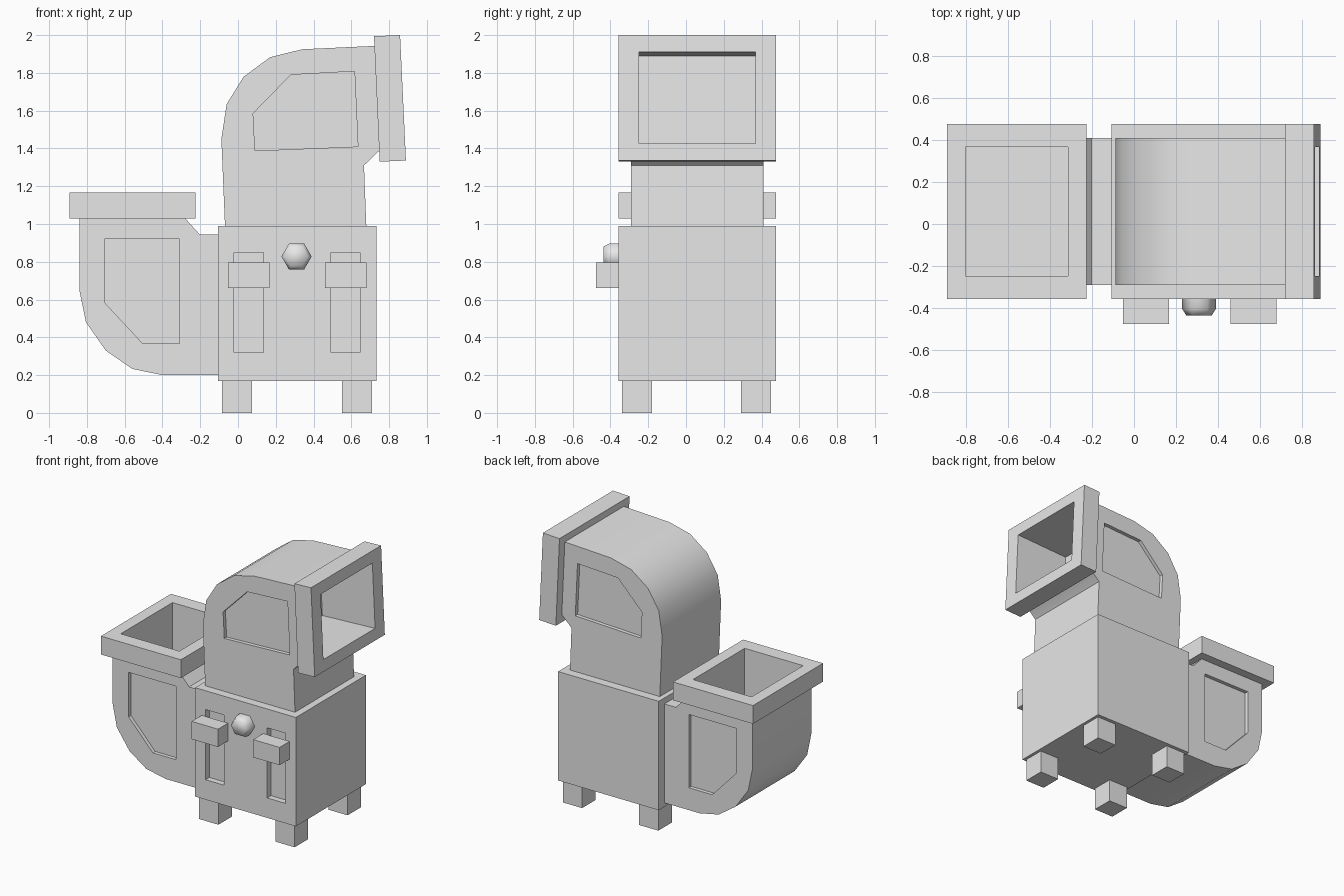
import bpy, bmesh, math
from mathutils import Vector

cube = bpy.data.objects.get("Cube")
if cube:
    bpy.data.objects.remove(cube, do_unlink=True)

grey = bpy.data.materials.new("light_grey")
grey.use_nodes = True
grey.diffuse_color = (0.8, 0.8, 0.8, 1)
grey.node_tree.nodes["Principled BSDF"].inputs["Base Color"].default_value = (0.8, 0.8, 0.8, 1)


def loft(name, ring_a, ring_b):
    """Solid between two matching outlines, capped at both ends."""
    bm = bmesh.new()
    a = [bm.verts.new(p) for p in ring_a]
    b = [bm.verts.new(p) for p in ring_b]
    bm.faces.new(a)
    bm.faces.new(b[::-1])
    n = len(a)
    for i in range(n):
        j = (i + 1) % n
        bm.faces.new((a[i], b[i], b[j], a[j]))
    bmesh.ops.recalc_face_normals(bm, faces=bm.faces)
    mesh = bpy.data.meshes.new(name)
    bm.to_mesh(mesh)
    bm.free()
    mesh.materials.append(grey)
    obj = bpy.data.objects.new(name, mesh)
    bpy.context.collection.objects.link(obj)
    return obj


def prism(name, profile, y0, y1):
    """Extrude an x-z profile along y."""
    return loft(name, [(x, y0, z) for x, z in profile], [(x, y1, z) for x, z in profile])


def box(name, x0, x1, y0, y1, z0, z1):
    return prism(name, [(x0, z0), (x1, z0), (x1, z1), (x0, z1)], y0, y1)


def activate(obj):
    bpy.ops.object.select_all(action='DESELECT')
    obj.select_set(True)
    bpy.context.view_layer.objects.active = obj


def cut(targets, cutter):
    """Subtract the cutter from each target, then discard it."""
    cutter.hide_render = True
    for obj in targets:
        activate(obj)
        mod = obj.modifiers.new("cut", 'BOOLEAN')
        mod.operation = 'DIFFERENCE'
        mod.solver = 'EXACT'
        mod.object = cutter
        bpy.ops.object.modifier_apply(modifier=mod.name)
    bpy.data.objects.remove(cutter, do_unlink=True)


def smooth(obj, degrees=30):
    activate(obj)
    bpy.ops.object.shade_smooth_by_angle(angle=math.radians(degrees))


Y0, Y1 = -0.357, 0.477      # body and flange depth
P0, P1 = -0.292, 0.41       # pipe depth
H0, H1 = -0.248, 0.367      # opening depth
INSET = 0.028


def inset_panels(pipe, outline):
    cut([pipe], prism("panel_cutter", outline, P0 - 0.1, P0 + INSET))
    cut([pipe], prism("panel_cutter", outline, P1 - INSET, P1 + 0.1))


# Body and feet
body = box("body", -0.107, 0.732, Y0, Y1, 0.17, 0.99)
for side, x in (("right", -0.085), ("left", 0.55)):
    for end, y in (("front", -0.34), ("back", 0.29)):
        box(f"{end}_{side}_foot", x, x + 0.16, y, y + 0.16, 0, 0.17)

# Front slots with sliding handles
for side, x in (("right", 0.057), ("left", 0.57)):
    cut([body], box("slot_cutter", x - 0.077, x + 0.077, Y0 - 0.1, Y0 + 0.045, 0.32, 0.848))
    box(f"{side}_handle", x - 0.11, x + 0.11, -0.476, Y0, 0.662, 0.796)
    box(f"{side}_handle_stem", x - 0.05, x + 0.05, Y0, Y0 + 0.045, 0.69, 0.77)

# Six-sided button
def hexagon(r, y):
    return [(0.31 + r * math.cos(i * math.pi / 3), y, 0.828 + r * math.sin(i * math.pi / 3))
            for i in range(6)]

button = loft("button", hexagon(0.08, -0.34), hexagon(0.08, -0.405))
bm = bmesh.new()
bm.from_mesh(button.data)
front = min(bm.faces, key=lambda f: f.calc_center_median().y)
bmesh.ops.inset_individual(bm, faces=[front], thickness=0.02)
for v in front.verts:
    v.co.y = -0.437
bm.to_mesh(button.data)
bm.free()
smooth(button, 75)

# Side intake: elbow that turns upward
intake = prism("intake_elbow", [
    (-0.09, 0.2), (-0.40, 0.2), (-0.56, 0.233), (-0.70, 0.33), (-0.805, 0.48),
    (-0.84, 0.65), (-0.84, 1.04), (-0.28, 1.04), (-0.28, 1.03), (-0.203, 0.945),
    (-0.09, 0.945)], P0, P1)
intake_rim = box("intake_rim", -0.892, -0.226, Y0, Y1, 1.03, 1.168)
inset_panels(intake, [(-0.707, 0.92), (-0.31, 0.92), (-0.31, 0.368),
                      (-0.505, 0.368), (-0.707, 0.585)])
cut([intake, intake_rim], box("opening_cutter", -0.803, -0.315, H0, H1, 0.73, 1.3))
smooth(intake)

# Top outlet: elbow that turns toward the left
outlet = prism("outlet_elbow", [
    (-0.068, 0.97), (-0.088, 1.45), (-0.06, 1.635), (0.03, 1.78), (0.17, 1.883),
    (0.34, 1.925), (0.73, 1.943), (0.755, 1.39), (0.745, 1.385), (0.667, 1.31),
    (0.68, 0.97)], P0, P1)
outlet_rim = prism("outlet_rim", [(0.72, 1.994), (0.858, 2.0), (0.889, 1.336), (0.75, 1.33)],
                   Y0, Y1)
inset_panels(outlet, [(0.08, 1.585), (0.28, 1.79), (0.617, 1.808),
                      (0.635, 1.41), (0.09, 1.388)])

# Tilted opening through the outlet rim
inward = Vector((-0.999, -0.046))
top, low = Vector((0.863, 1.91)), Vector((0.885, 1.425))
cut([outlet, outlet_rim], prism("opening_cutter", [
    top - inward * 0.1, top + inward * 0.44, low + inward * 0.44, low - inward * 0.1], H0, H1))
smooth(outlet)
